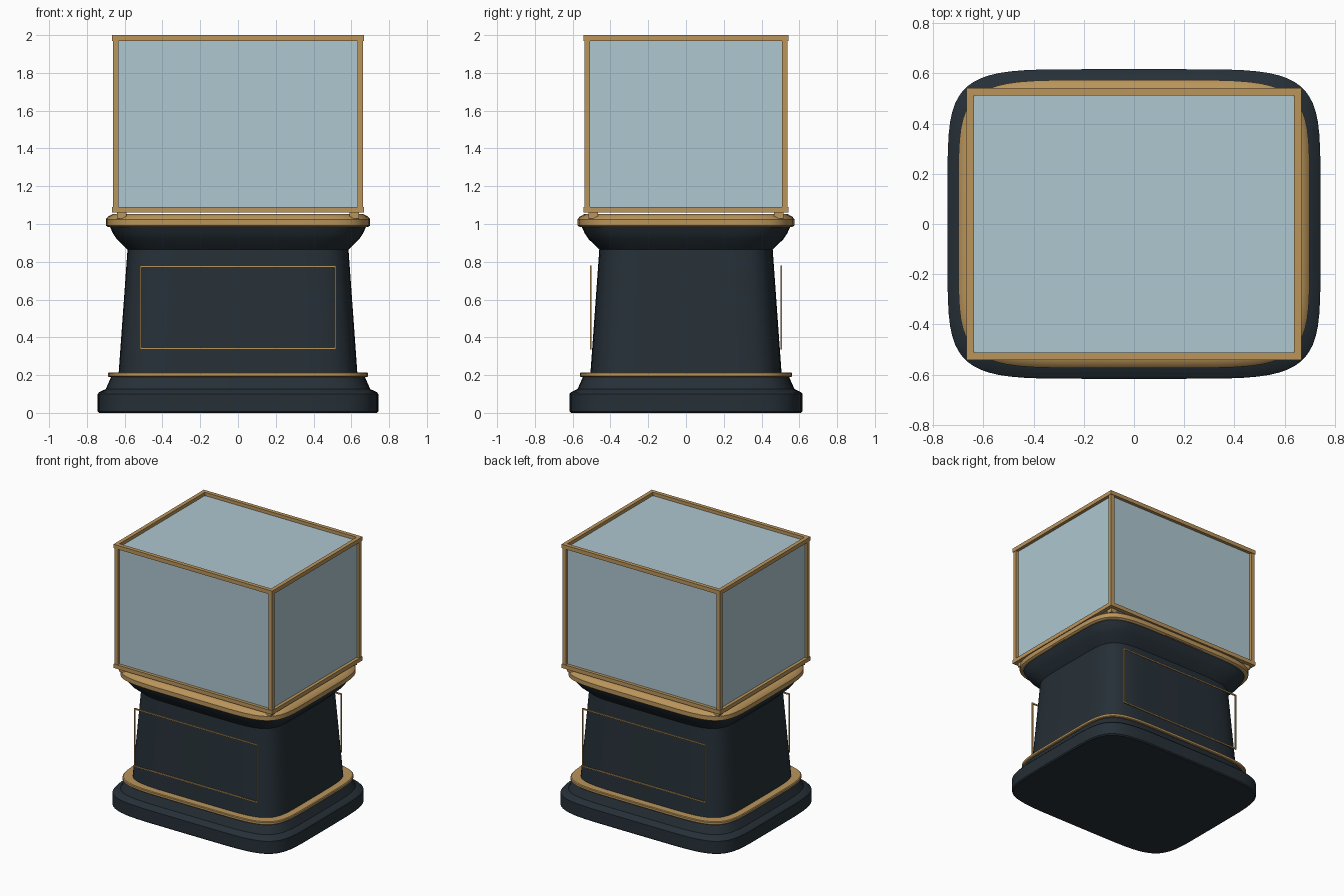
import bpy, bmesh, math

cube = bpy.data.objects.get("Cube")
if cube:
    bpy.data.objects.remove(cube, do_unlink=True)


def material(name, rgb):
    m = bpy.data.materials.new(name)
    m.use_nodes = True
    colour = (*rgb, 1)
    m.diffuse_color = colour
    bsdf = next(n for n in m.node_tree.nodes if n.type == 'BSDF_PRINCIPLED')
    bsdf.inputs["Base Color"].default_value = colour
    return m


NAVY = material("dark_navy", (0.019, 0.029, 0.038))
GOLD = material("antique_gold", (0.49, 0.30, 0.105))
GLASS = material("pale_blue_glass", (0.42, 0.57, 0.63))


def finish(bm, name, mat):
    bmesh.ops.recalc_face_normals(bm, faces=bm.faces)
    mesh = bpy.data.meshes.new(name)
    bm.to_mesh(mesh)
    bm.free()
    mesh.materials.append(mat)
    obj = bpy.data.objects.new(name, mesh)
    bpy.context.collection.objects.link(obj)
    return obj


def signed_power(v, p):
    return math.copysign(abs(v) ** p, v)


def loft(name, mat, profile, segments=64, power=1 / 3):
    """Stack of rounded-rectangle rings, given as (half width, height)."""
    bm = bmesh.new()
    rings = []
    for half, z in profile:
        ring = []
        for i in range(segments):
            a = math.tau * i / segments
            ring.append(bm.verts.new((half * signed_power(math.cos(a), power),
                                      (half - 0.126) * signed_power(math.sin(a), power), z)))
        rings.append(ring)
    for low, high in zip(rings, rings[1:]):
        for i in range(segments):
            j = (i + 1) % segments
            bm.faces.new((low[i], low[j], high[j], high[i]))
    bm.faces.new(rings[0])
    bm.faces.new(rings[-1])
    obj = finish(bm, name, mat)
    bpy.ops.object.select_all(action='DESELECT')
    obj.select_set(True)
    bpy.context.view_layer.objects.active = obj
    bpy.ops.object.shade_smooth_by_angle(angle=math.radians(30))


def add_box(bm, low, high):
    verts = bmesh.ops.create_cube(bm, size=1)["verts"]
    for v in verts:
        v.co = [high[k] if v.co[k] > 0 else low[k] for k in range(3)]


def box(name, mat, low, high):
    bm = bmesh.new()
    add_box(bm, low, high)
    return finish(bm, name, mat)


# Pedestal
loft("foot", NAVY, [(0.735, 0), (0.743, 0.008), (0.743, 0.1), (0.735, 0.11),
                    (0.70, 0.126), (0.67, 0.195)])
loft("lower_band", GOLD, [(0.683, 0.19), (0.688, 0.195), (0.688, 0.21), (0.683, 0.215)])
loft("body", NAVY, [(0.632, 0.21), (0.585, 0.865), (0.642, 0.92), (0.662, 0.95), (0.68, 0.99)])
loft("cap", GOLD, [(0.69, 0.985), (0.70, 0.992), (0.70, 1.025), (0.69, 1.038), (0.665, 1.052)])

# Thin rectangular trim standing on the front and back of the body
for side, y in (("front", -0.505), ("back", 0.505)):
    bm = bmesh.new()
    for s in (-1, 1):
        x, z = s * 0.515, 0.558 + s * 0.218
        add_box(bm, (x - 0.005, y - 0.004, 0.335), (x + 0.005, y + 0.004, 0.781))
        add_box(bm, (-0.52, y - 0.004, z - 0.005), (0.52, y + 0.004, z + 0.005))
    finish(bm, side + "_panel_trim", GOLD)

# Glass case
box("glass_case", GLASS, (-0.643, -0.518, 1.068), (0.643, 0.518, 1.975))

# Rails around the top and bottom of the case
for level, z in (("bottom", 1.06), ("top", 1.97)):
    bm = bmesh.new()
    for s in (-1, 1):
        x, y = s * 0.652, s * 0.527
        add_box(bm, (-0.667, y - 0.015, z), (0.667, y + 0.015, z + 0.03))
        add_box(bm, (x - 0.015, -0.542, z), (x + 0.015, 0.542, z + 0.03))
    finish(bm, level + "_rails", GOLD)

# Corner posts and small feet
for sx, side in ((1, "left"), (-1, "right")):
    for sy, end in ((-1, "front"), (1, "back")):
        x, y = sx * 0.648, sy * 0.523
        box(f"{end}_{side}_post", GOLD, (x - 0.015, y - 0.015, 1.07), (x + 0.015, y + 0.015, 1.98))
        x, y = sx * 0.615, sy * 0.49
        box(f"{end}_{side}_case_foot", GOLD, (x - 0.025, y - 0.025, 1.03), (x + 0.025, y + 0.025, 1.065))
